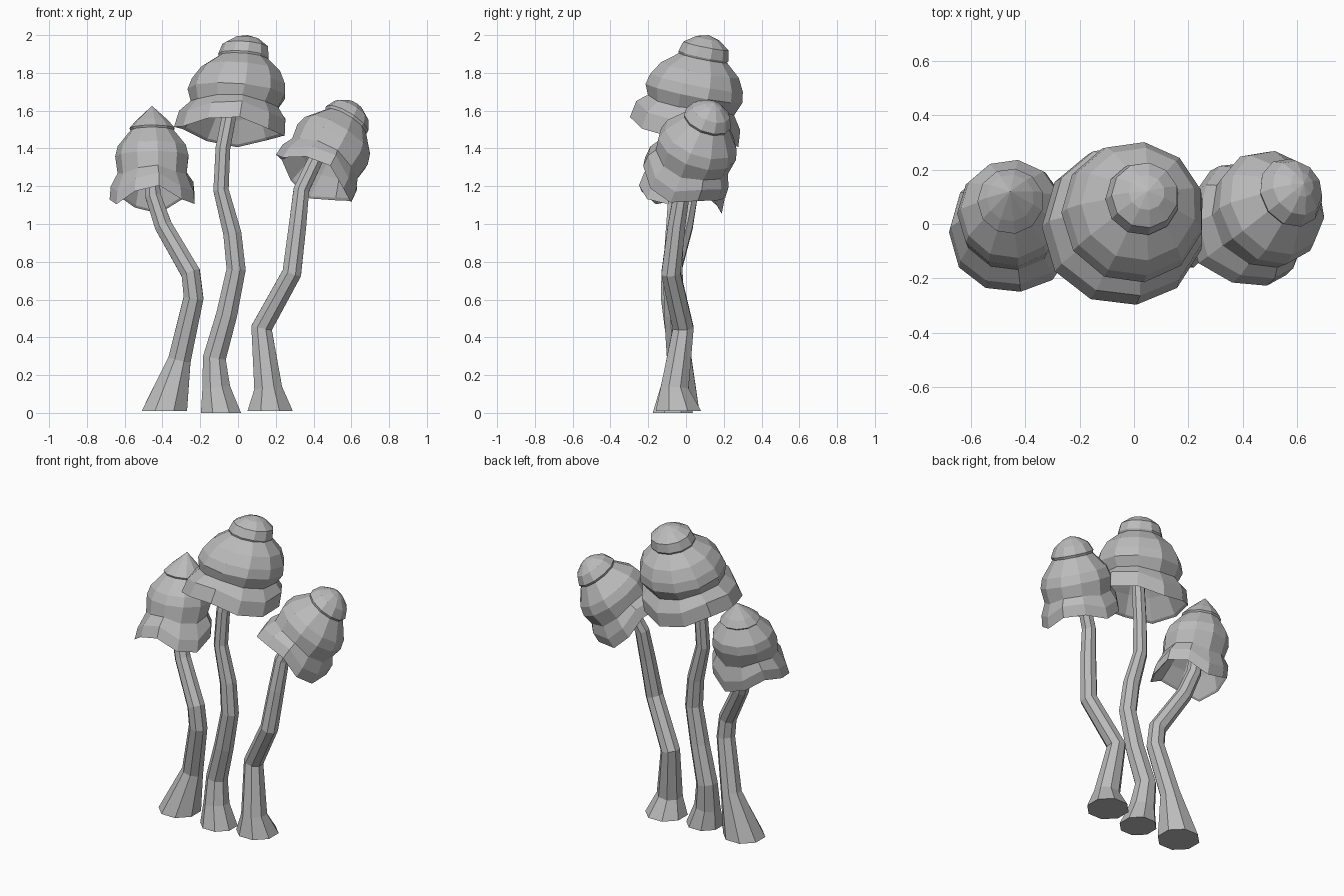
import bpy
import bmesh
from math import cos, sin, pi, radians
from mathutils import Vector

cube = bpy.data.objects.get("Cube")
if cube:
    bpy.data.objects.remove(cube)

grey = bpy.data.materials.new("plain_grey")
grey.use_nodes = True
grey.diffuse_color = (0.5, 0.5, 0.5, 1)
grey.node_tree.nodes["Principled BSDF"].inputs["Base Color"].default_value = (0.5, 0.5, 0.5, 1)


def ring(bm, centre, normal, radius, sides, wave=None):
    """Ring of vertices square to the normal; wave shifts each one along it."""
    n = Vector(normal).normalized()
    u = Vector((0, 1, 0)).cross(n).normalized()
    v = n.cross(u)
    verts = []
    for i in range(sides):
        a = 2 * pi * (i + 0.5) / sides
        lift = wave(a) if wave else 0
        verts.append(bm.verts.new(Vector(centre) + radius * (u * cos(a) + v * sin(a)) + n * lift))
    return verts


def bridge(bm, lower, upper):
    count = len(lower)
    for i in range(count):
        j = (i + 1) % count
        bm.faces.new((lower[i], lower[j], upper[j], upper[i]))


def finish(bm, name):
    bmesh.ops.recalc_face_normals(bm, faces=bm.faces)
    mesh = bpy.data.meshes.new(name)
    bm.to_mesh(mesh)
    bm.free()
    mesh.materials.append(grey)
    bpy.context.collection.objects.link(bpy.data.objects.new(name, mesh))


def stem(name, path):
    """Crooked eight-sided tube through (x, y, z, radius) points."""
    bm = bmesh.new()
    points = [Vector(p[:3]) for p in path]
    rings = []
    for i, p in enumerate(path):
        along = points[min(i + 1, len(path) - 1)] - points[max(i - 1, 0)]
        rings.append(ring(bm, points[i], along if i else (0, 0, 1), p[3], 8))
    for a, b in zip(rings, rings[1:]):
        bridge(bm, a, b)
    bm.faces.new(rings[0])
    bm.faces.new(rings[-1])
    finish(bm, name)


def cap(name, base, tip, normal, radius, profile, lobes, amp, phase, sides=11):
    """Tiered hollow bell from base to tip with a wavy rim."""
    bm = bmesh.new()
    base, tip = Vector(base), Vector(tip)

    def wave(strength):
        return lambda a: strength * cos(lobes * (a - radians(phase)))

    # Inner wall first, then the rim, then the outer tiers
    hollow = [(0.36, 0.55), (0.22, 0.74), (0.02, 0.95)]
    rings = []
    for k, (t, r) in enumerate(hollow + profile):
        strength = amp if k in (2, 3, 4) else amp * 0.4 if k in (1, 5) else 0
        rings.append(ring(bm, base.lerp(tip, t), normal, r * radius, sides, wave(strength)))
    for a, b in zip(rings, rings[1:]):
        bridge(bm, a, b)
    bm.faces.new(rings[0])
    peak = bm.verts.new(tip)
    for i in range(sides):
        bm.faces.new((rings[-1][i], rings[-1][(i + 1) % sides], peak))
    finish(bm, name)


# Stems
stem("right_stem", [(-0.39, -0.05, 0.01, 0.13), (-0.31, -0.03, 0.28, 0.065),
                    (-0.235, -0.08, 0.61, 0.057), (-0.25, -0.08, 0.74, 0.055),
                    (-0.395, -0.01, 0.99, 0.05), (-0.45, 0.02, 1.15, 0.045),
                    (-0.46, 0.04, 1.32, 0.04)])
stem("middle_stem", [(-0.09, -0.07, 0, 0.115), (-0.115, -0.06, 0.13, 0.08),
                     (-0.125, -0.04, 0.29, 0.066), (-0.06, -0.06, 0.52, 0.06),
                     (-0.01, -0.07, 0.76, 0.055), (-0.03, -0.06, 0.95, 0.052),
                     (-0.09, -0.05, 1.18, 0.044), (-0.08, -0.04, 1.4, 0.042),
                     (-0.03, 0, 1.66, 0.04)])
stem("left_stem", [(0.17, -0.04, 0.01, 0.13), (0.16, -0.06, 0.13, 0.08),
                   (0.125, -0.015, 0.45, 0.06), (0.285, -0.08, 0.74, 0.055),
                   (0.315, -0.05, 0.99, 0.05), (0.335, -0.02, 1.18, 0.045),
                   (0.42, 0.02, 1.36, 0.042)])

# Caps
blunt = [(0, 1), (0.17, 0.96), (0.28, 0.79), (0.4, 0.88), (0.51, 0.84), (0.64, 0.71),
         (0.765, 0.44), (0.785, 0.455), (0.89, 0.41), (0.965, 0.22)]
pointed = [(0, 1), (0.14, 0.97), (0.28, 0.81), (0.46, 0.86), (0.57, 0.8),
           (0.74, 0.5), (0.76, 0.53), (0.84, 0.38), (0.95, 0.12)]
leaning = [(0, 1), (0.14, 0.98), (0.26, 0.86), (0.43, 0.91), (0.55, 0.84),
           (0.75, 0.52), (0.78, 0.55), (0.89, 0.44), (0.97, 0.2)]
cap("middle_cap", (-0.04, -0.01, 1.49), (0.05, 0.12, 2), (0.08, 0.2, 1), 0.3, blunt, 3, 0.025, 150)
cap("right_cap", (-0.45, -0.03, 1.13), (-0.455, 0.12, 1.625), (0, 0.15, 1), 0.23, pointed, 3, 0.045, 270)
cap("left_cap", (0.405, -0.01, 1.24), (0.625, 0.15, 1.64), (0.5, 0.3, 0.8), 0.24, leaning, 3, 0.035, 150)
